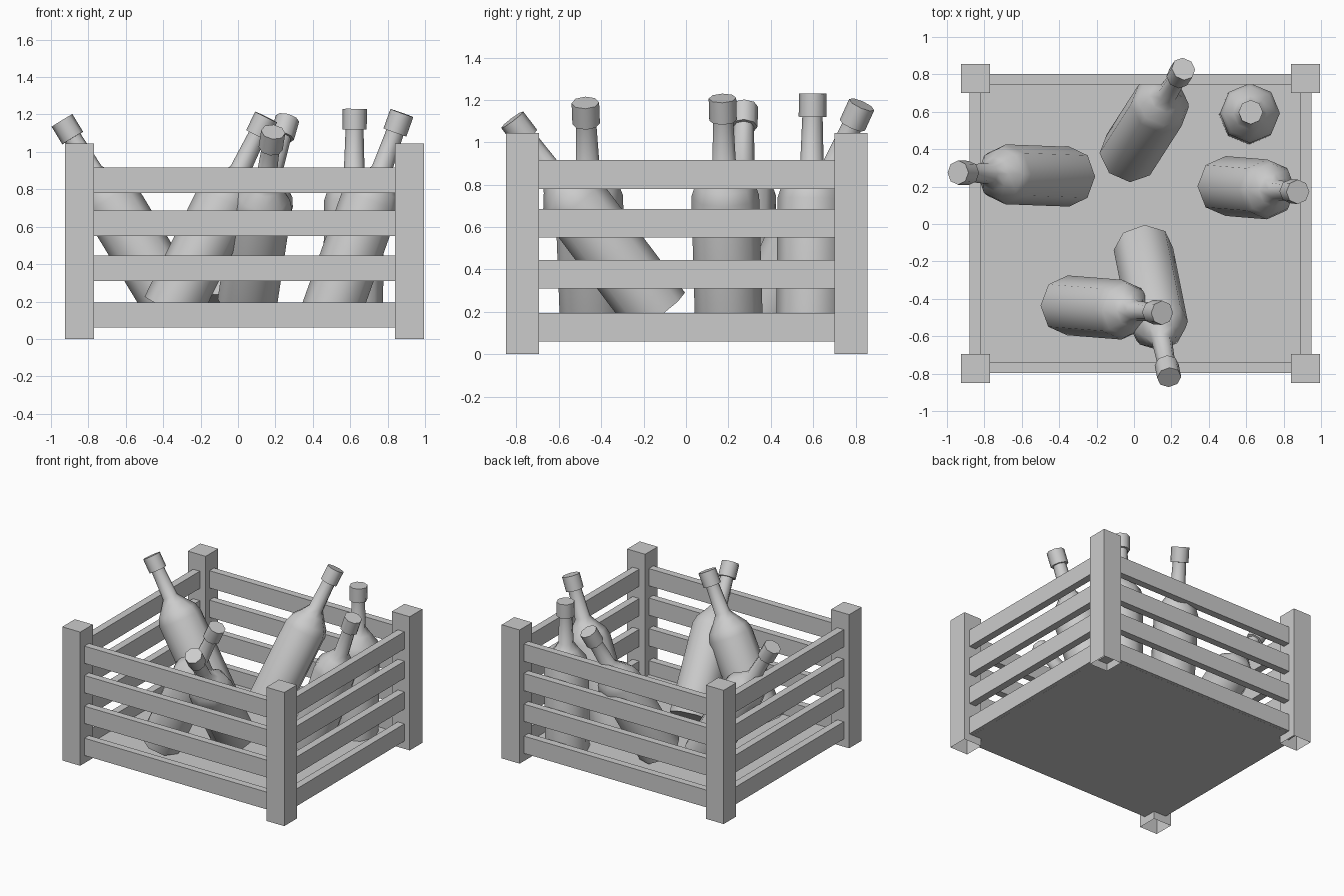
import bpy, bmesh
from math import radians, cos, sin, pi
from mathutils import Vector

if "Cube" in bpy.data.objects:
    bpy.data.objects.remove(bpy.data.objects["Cube"])

CX, CY = 0.035, 0.003   # crate centre


def finish(bm, name):
    bmesh.ops.recalc_face_normals(bm, faces=bm.faces)
    me = bpy.data.meshes.new(name)
    bm.to_mesh(me)
    bm.free()
    ob = bpy.data.objects.new(name, me)
    bpy.context.collection.objects.link(ob)
    return ob


def box(name, center, size, open_bottom=False):
    bm = bmesh.new()
    bmesh.ops.create_cube(bm, size=1)
    for v in bm.verts:
        v.co = Vector(c + p * s for c, p, s in zip(center, v.co, size))
    ob_faces = [f for f in bm.faces if all(v.co.z < center[2] for v in f.verts)]
    if open_bottom:
        bmesh.ops.delete(bm, geom=ob_faces, context='FACES')
    return finish(bm, name)


# Corner posts, hollow underneath
for sx in (-1, 1):
    for sy in (-1, 1):
        box("corner_post", (CX + sx * 0.8825, CY + sy * 0.775, 0.5225),
            (0.155, 0.155, 1.045), open_bottom=True)

# Four levels of slats on each side
for z in (0.128, 0.378, 0.618, 0.848):
    for s in (-1, 1):
        box("long_slat", (CX, CY + s * 0.772, z), (1.61, 0.056, 0.135))
        box("side_slat", (CX + s * 0.885, CY, z), (0.058, 1.395, 0.135))

# Crate floor
box("crate_floor", (CX, CY, 0.073), (1.77, 1.55, 0.026))

# Bottle profile: radius, height
PROFILE = [(0.16, 0), (0.16, 0.66), (0.142, 0.715), (0.09, 0.78), (0.055, 0.83),
           (0.048, 1.04), (0.065, 1.04), (0.065, 1.15)]
SIDES = 8


def bottle(base, tip):
    bm = bmesh.new()
    rings = [[bm.verts.new((r * cos(2 * pi * i / SIDES), r * sin(2 * pi * i / SIDES), z))
              for i in range(SIDES)] for r, z in PROFILE]
    for a, b in zip(rings, rings[1:]):
        for i in range(SIDES):
            j = (i + 1) % SIDES
            bm.faces.new((a[i], a[j], b[j], b[i]))
    bm.faces.new(rings[0])
    bm.faces.new(rings[-1])
    ob = finish(bm, "bottle")
    ob.location = base
    lean = Vector(tip) - Vector(base)
    ob.rotation_mode = 'QUATERNION'
    ob.rotation_quaternion = Vector((0, 0, 1)).rotation_difference(lean)
    bpy.ops.object.select_all(action='DESELECT')
    ob.select_set(True)
    bpy.context.view_layer.objects.active = ob
    bpy.ops.object.shade_smooth_by_angle(angle=radians(60))


# Six bottles: base centre and cap top
for base, tip in [
    ((-0.345, 0.253, 0.185), (-0.945, 0.275, 1.175)),
    ((0.05, -0.133, 0.195), (0.19, -0.83, 1.12)),
    ((-0.03, 0.37, 0.165), (0.265, 0.83, 1.18)),
    ((-0.356, -0.435, 0.155), (0.152, -0.475, 1.19)),
    ((0.49, 0.203, 0.125), (0.875, 0.172, 1.205)),
    ((0.615, 0.585, 0.08), (0.624, 0.598, 1.23)),
]:
    bottle(base, tip)
